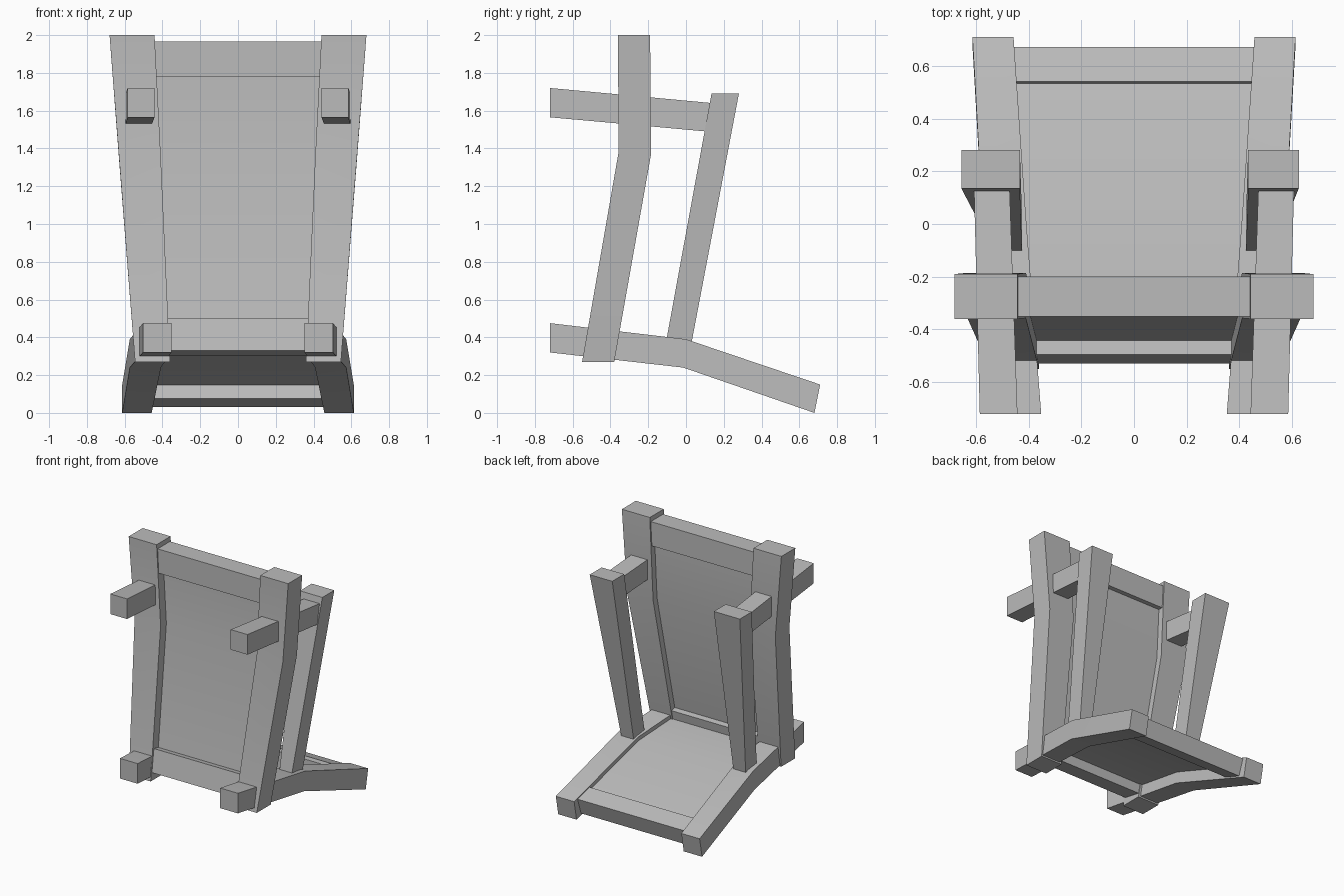
import bpy
import bmesh
import math
from mathutils import Vector

cube = bpy.data.objects.get("Cube")
if cube:
    bpy.data.objects.remove(cube, do_unlink=True)

grey = bpy.data.materials.new("plain grey")
grey.use_nodes = True
shade = (0.5, 0.5, 0.5, 1)
grey.diffuse_color = shade
grey.node_tree.nodes["Principled BSDF"].inputs["Base Color"].default_value = shade


def loft(name, rings):
    """Skin a row of closed rings and cap both ends."""
    bm = bmesh.new()
    loops = [[bm.verts.new(p) for p in ring] for ring in rings]
    for a, b in zip(loops, loops[1:]):
        for i in range(len(a)):
            j = (i + 1) % len(a)
            bm.faces.new((a[i], a[j], b[j], b[i]))
    bm.faces.new(loops[0])
    bm.faces.new(loops[-1])
    bmesh.ops.recalc_face_normals(bm, faces=bm.faces)
    mesh = bpy.data.meshes.new(name)
    bm.to_mesh(mesh)
    bm.free()
    mesh.materials.append(grey)
    obj = bpy.data.objects.new(name, mesh)
    bpy.context.collection.objects.link(obj)
    bpy.ops.object.select_all(action='DESELECT')
    obj.select_set(True)
    bpy.context.view_layer.objects.active = obj
    bpy.ops.object.shade_smooth_by_angle(angle=math.radians(30))
    return obj


def ring(a, b, x0, x1):
    """Rectangle through side points a and b, from x0 to x1."""
    return [(x0, *a), (x1, *a), (x1, *b), (x0, *b)]


def beam(name, stations, side):
    loft(name, [ring(a, b, side * xi, side * xo) for a, b, xi, xo in stations])


def crossbar(name, outline, half):
    loft(name, [[(x, y, z) for y, z in outline] for x in (-half, half)])


def station_at(stations, t):
    """Interpolated edge points and inner x at position t along a beam."""
    i = min(int(t), len(stations) - 2)
    f = t - i
    (a0, b0, x0, _), (a1, b1, x1, _) = stations[i], stations[i + 1]
    return Vector(a0).lerp(Vector(a1), f), Vector(b0).lerp(Vector(b1), f), x0 + (x1 - x0) * f


def panel(name, stations, positions, low, high):
    rings = []
    for t in positions:
        a, b, x = station_at(stations, t)
        rings.append(ring(a.lerp(b, low), a.lerp(b, high), -x - 0.01, x + 0.01))
    loft(name, rings)


# Side profiles: two edge points (y, z), then inner and outer x
back_post = [((-0.55, 0.27), (-0.38, 0.27), 0.36, 0.545),
             ((-0.357, 1.38), (-0.185, 1.37), 0.41, 0.632),
             ((-0.36, 2.0), (-0.19, 2.0), 0.442, 0.68)]
seat_rail = [((-0.72, 0.32), (-0.72, 0.475), 0.352, 0.503),
             ((-0.015, 0.24), (0, 0.39), 0.408, 0.573),
             ((0.68, 0), (0.71, 0.15), 0.457, 0.613)]
arm = [((-0.72, 1.565), (-0.72, 1.72), 0.442, 0.585),
       ((0.14, 1.487), (0.14, 1.64), 0.472, 0.607)]

for side, word, arm_out in ((1, "left", 0.625), (-1, "right", 0.655)):
    beam(word + "_back_post", back_post, side)
    beam(word + "_seat_rail", seat_rail, side)
    beam(word + "_arm", arm, side)
    # Tapered post carrying the arm
    beam(word + "_arm_post", [((-0.103, 0.39), (0.03, 0.375), 0.425, 0.53),
                              ((0.135, 1.69), (0.28, 1.69), 0.433, arm_out)], side)

# Crossbars between the posts and rails
crossbar("top_crossbar", [(-0.35, 1.78), (-0.2, 1.78), (-0.2, 1.965), (-0.35, 1.965)], 0.46)
crossbar("bottom_crossbar", [(-0.53, 0.33), (-0.495, 0.5), (-0.35, 0.47), (-0.38, 0.3)], 0.39)
crossbar("end_crossbar", [(0.495, 0.075), (0.54, 0.2), (0.672, 0.155), (0.63, 0.03)], 0.475)

# Thin panels set inside the frames
panel("back_panel", back_post, (0.12, 1, 1.85), 0.41, 0.72)
panel("seat_panel", seat_rail, (0.42, 1, 1.86), 0.58, 0.8)
